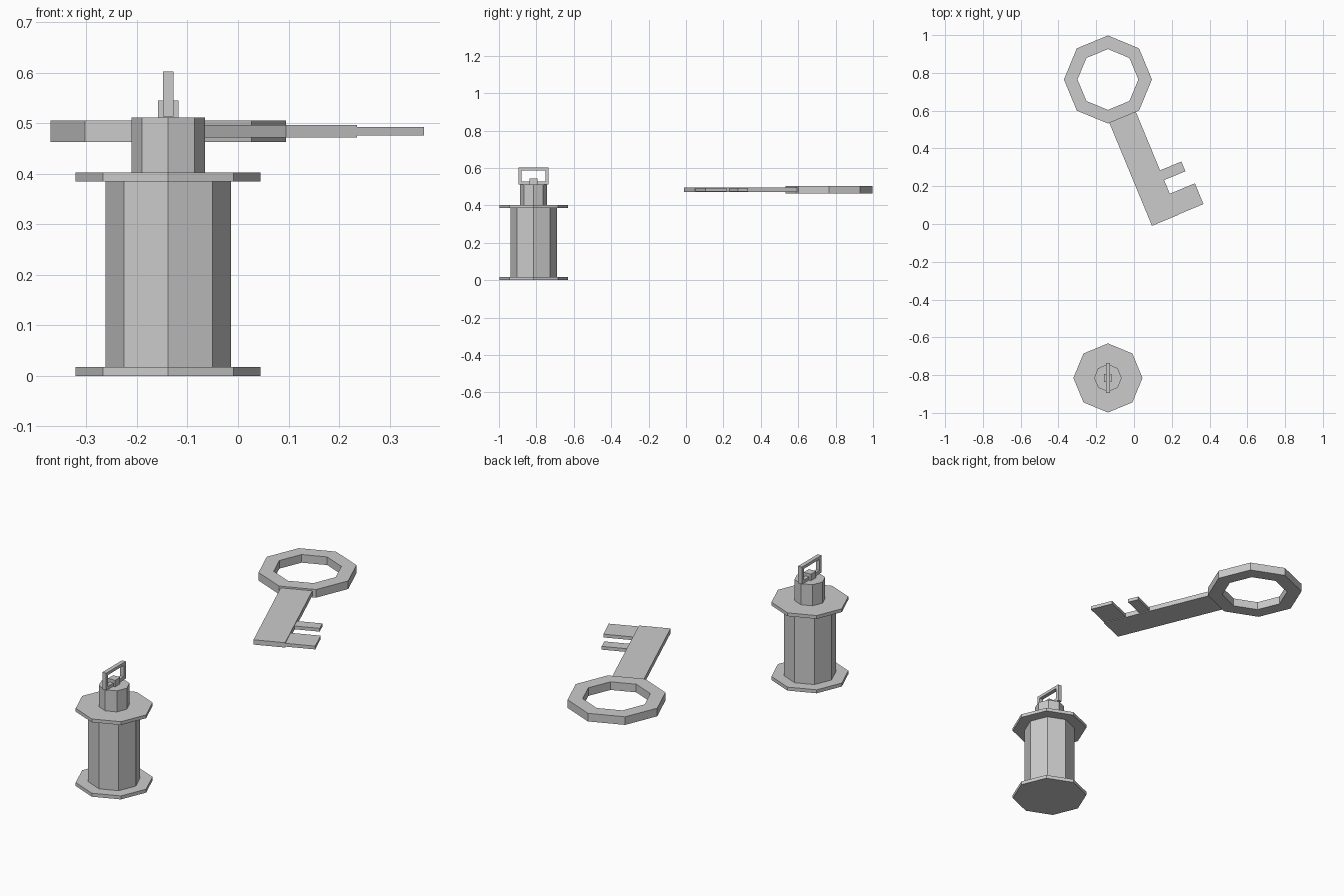
import bpy
from math import pi, cos, sin, radians
from mathutils import Matrix, Vector

if "Cube" in bpy.data.objects:
    bpy.data.objects.remove(bpy.data.objects["Cube"])

LX, LY = -0.138, -0.815                       # lantern axis
KEY = Matrix.Translation((-0.138, 0.765, 0.484)) @ Matrix.Rotation(radians(-67.5), 4, 'Z')


def make(name, verts, faces, mat=None):
    mesh = bpy.data.meshes.new(name)
    mesh.from_pydata([(mat @ Vector(v)) if mat else v for v in verts], [], faces)
    mesh.update()
    ob = bpy.data.objects.new(name, mesh)
    bpy.context.collection.objects.link(ob)
    return ob


def octagon(name, r, z0, z1):
    n = 8
    ring = [(LX + r * cos(i * pi / 4), LY + r * sin(i * pi / 4)) for i in range(n)]
    verts = [(x, y, z) for z in (z0, z1) for x, y in ring]
    faces = [(i, (i + 1) % n, n + (i + 1) % n, n + i) for i in range(n)]
    faces += [tuple(range(n))[::-1], tuple(range(n, 2 * n))]
    return make(name, verts, faces)


def box(name, xs, ys, zs, mat=None):
    verts = [(x, y, z) for z in zs for x, y in
             ((xs[0], ys[0]), (xs[1], ys[0]), (xs[1], ys[1]), (xs[0], ys[1]))]
    faces = [(3, 2, 1, 0), (4, 5, 6, 7)]
    faces += [(i, (i + 1) % 4, 4 + (i + 1) % 4, 4 + i) for i in range(4)]
    return make(name, verts, faces, mat)


def loop_frame(name, outer, inner, mat):
    """Closed frame: outer and inner outlines in local xy at -t and +t."""
    (po, pi_, t), n = (outer, inner[0], inner[1]), len(outer)
    rows = [(po, -t), (po, t), (pi_, t), (pi_, -t)]
    verts = [(x, y, z) for pts, z in rows for x, y in pts]
    faces = []
    for r in range(4):
        s = (r + 1) % 4
        for i in range(n):
            j = (i + 1) % n
            faces.append((r * n + i, r * n + j, s * n + j, s * n + i))
    return make(name, verts, faces, mat)


# Lantern: two flanges, body and cap
octagon("base_flange", 0.183, 0.0, 0.018)
octagon("lantern_body", 0.124, 0.018, 0.385)
octagon("top_flange", 0.183, 0.385, 0.402)
octagon("lantern_cap", 0.073, 0.402, 0.511)

# Carrying handle: small lug with a rectangular loop through it
box("handle_lug", (LX - 0.02, LX + 0.02), (LY - 0.021, LY + 0.021), (0.511, 0.545))


def rect(hw, z0, z1):
    return [(-hw, z0), (hw, z0), (hw, z1), (-hw, z1)]


# local x -> world y, local y -> world z, local z -> world x
upright = Matrix(((0, 0, 1, LX), (1, 0, 0, LY), (0, 1, 0, 0), (0, 0, 0, 1)))
loop_frame("handle_loop", rect(0.08, 0.513, 0.602), (rect(0.064, 0.529, 0.587), 0.0105), upright)


# Key: octagonal bow
def oct_pts(r):
    return [(r * cos((i + 0.5) * pi / 4), r * sin((i + 0.5) * pi / 4)) for i in range(8)]


loop_frame("key_bow", oct_pts(0.233), (oct_pts(0.161), 0.021), KEY)

# Key: shaft and two teeth (local x runs down the shaft)
box("key_shaft", (0.214, 0.805), (-0.081, 0.071), (-0.0125, 0.0125), KEY)
box("key_tooth_large", (0.684, 0.803), (0.068, 0.215), (-0.0085, 0.0085), KEY)
box("key_tooth_small", (0.55, 0.606), (0.068, 0.193), (-0.0085, 0.0085), KEY)
